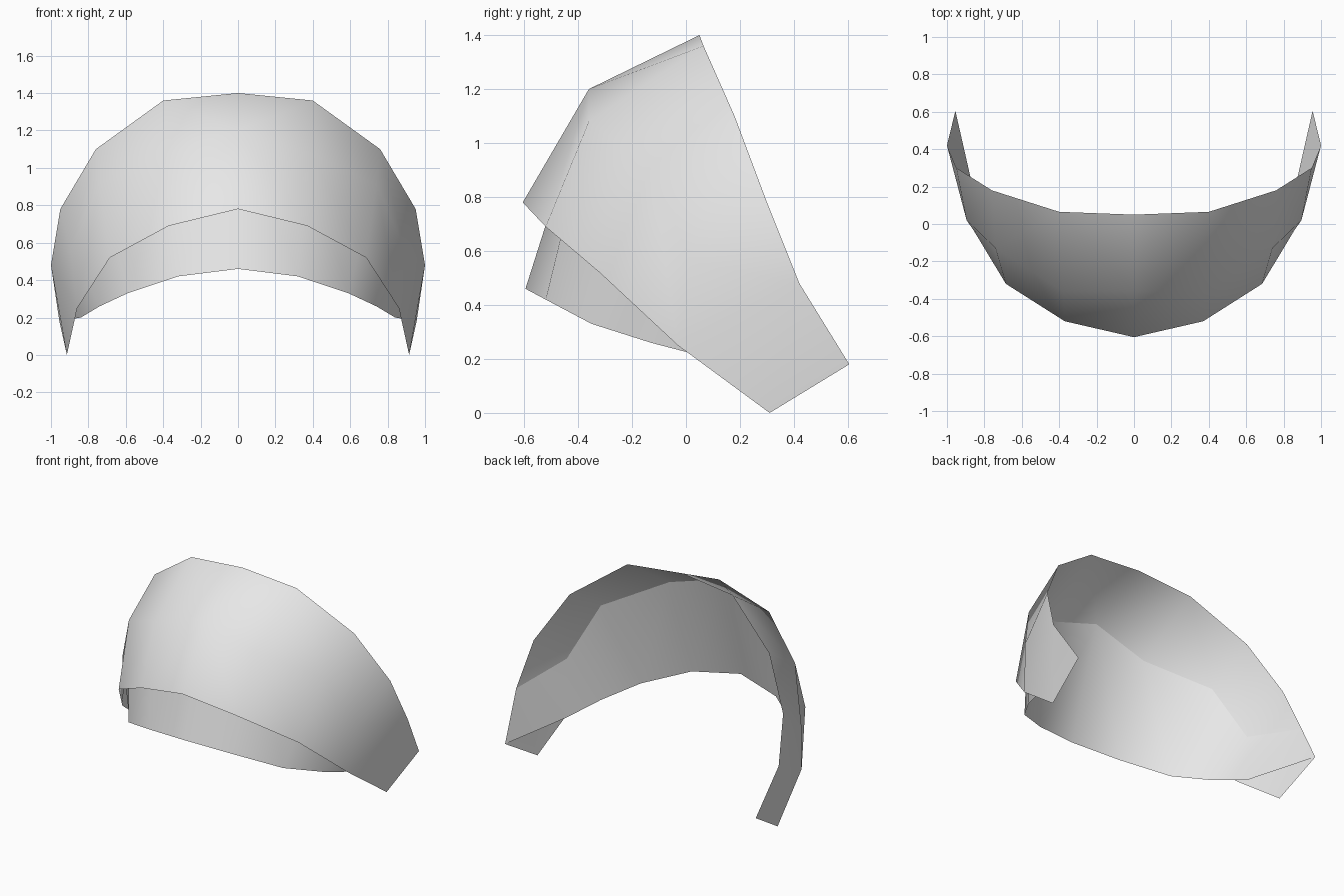
import bpy

if "Cube" in bpy.data.objects:
    bpy.data.objects.remove(bpy.data.objects["Cube"])

# One grey for the whole piece
grey = bpy.data.materials.new("light_grey")
grey.diffuse_color = (0.8, 0.8, 0.8, 1)
grey.use_nodes = True
grey.node_tree.nodes["Principled BSDF"].inputs["Base Color"].default_value = grey.diffuse_color

# Right half of each rim, from the centre line to the side
TOP = [(0, .05, 1.40), (.40, .065, 1.36), (.76, .18, 1.10),
       (.95, .30, .78), (1.0, .42, .48), (.955, .605, .18)]
RIDGE = [(0, -.36, 1.20), (.38, -.36, 1.08), (.74, -.13, .91), (.895, .02, .56)]
PEAK = [(0, -.605, .78), (.37, -.52, .69), (.685, -.32, .52),
        (.86, -.03, .25), (.915, .31, 0)]
BAND = [(0, -.595, .46), (.32, -.52, .42), (.59, -.35, .33),
        (.74, -.13, .26), (.84, .10, .20)]


def strip(a, b, n):
    """Quads between the first n + 1 points of two rims."""
    return [(a[i], b[i], b[i + 1], a[i + 1]) for i in range(n)]


def sheet(name, faces):
    """Mirrored, smooth-shaded sheet from faces given as point tuples."""
    points = list(dict.fromkeys(p for f in faces for p in f))
    mesh = bpy.data.meshes.new(name)
    mesh.from_pydata(points, [], [[points.index(p) for p in f] for f in faces])
    mesh.materials.append(grey)
    obj = bpy.data.objects.new(name, mesh)
    bpy.context.collection.objects.link(obj)
    mirror = obj.modifiers.new("mirror", 'MIRROR')
    mirror.use_clip = True
    mesh.shade_smooth()
    return obj


# Outer shell: crown, flared peak and side flaps
crown = [(TOP[0], RIDGE[0], TOP[1]), (RIDGE[0], RIDGE[1], TOP[1])]
crown += strip(TOP, RIDGE, 3)[1:] + [(TOP[3], RIDGE[3], TOP[4])]
peak = strip(RIDGE, PEAK, 3)
flap = [(RIDGE[3], PEAK[3], TOP[4]), (TOP[4], PEAK[3], PEAK[4], TOP[5])]
sheet("outer_shell", crown + peak + flap)

# Inner band: hangs from the ridge under the peak and ends at the flap corners
sheet("inner_band", strip(RIDGE, BAND, 3)
      + [(RIDGE[3], BAND[3], BAND[4], TOP[4]), (TOP[4], BAND[4], TOP[5])])
